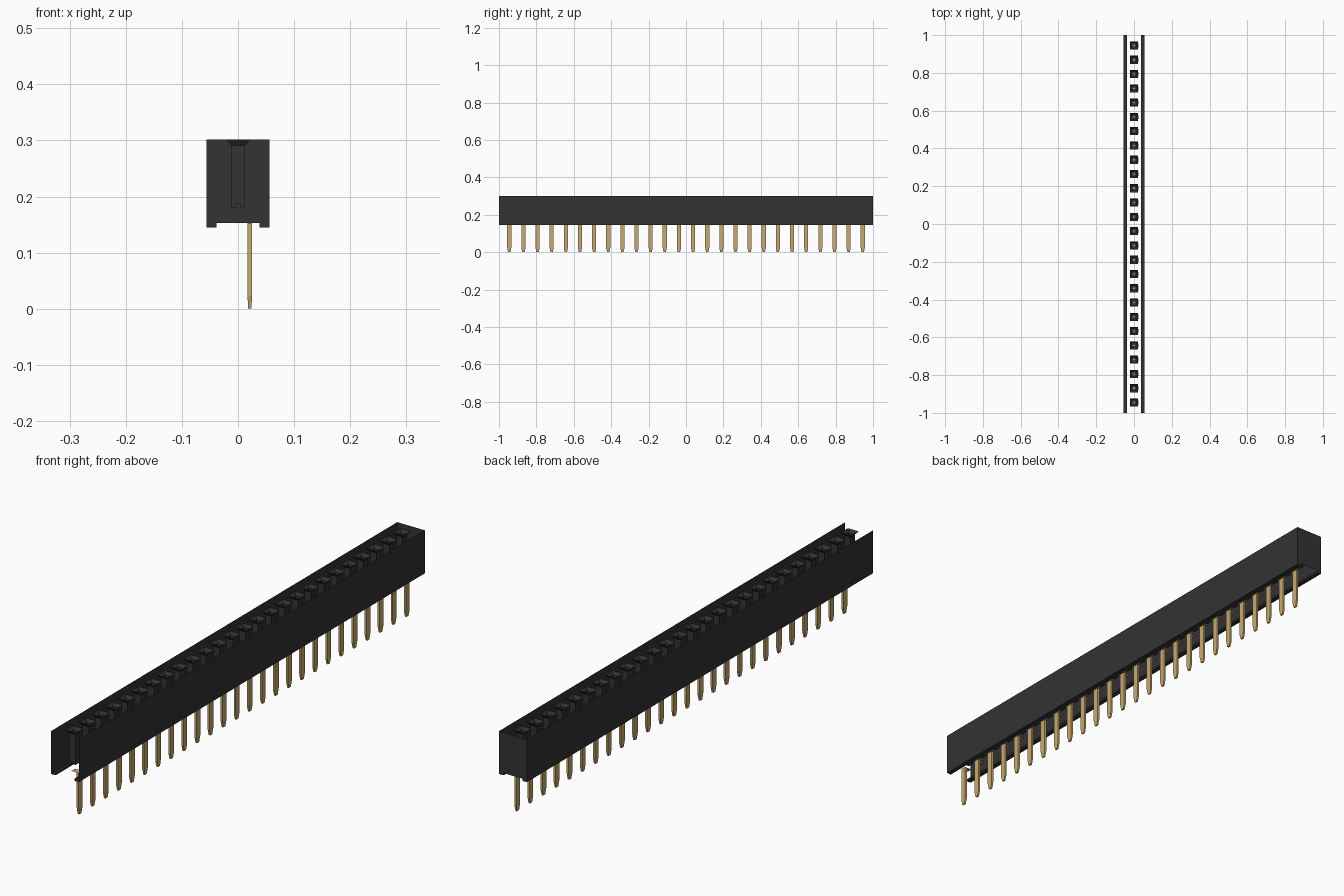
import bpy, bmesh

cube = bpy.data.objects.get("Cube")
if cube:
    bpy.data.objects.remove(cube, do_unlink=True)

COUNT, PITCH, FIRST = 26, 0.0756, -0.945


def material(name, rgb):
    m = bpy.data.materials.new(name)
    m.use_nodes = True
    m.diffuse_color = (*rgb, 1)
    bsdf = m.node_tree.nodes["Principled BSDF"]
    bsdf.inputs["Base Color"].default_value = (*rgb, 1)
    bsdf.inputs["Roughness"].default_value = 0.6
    return m


black = material("black plastic", (0.033, 0.033, 0.034))
gold = material("gold metal", (0.58, 0.40, 0.16))


def finish(name, bm, mat, repeat=False):
    bmesh.ops.recalc_face_normals(bm, faces=bm.faces)
    me = bpy.data.meshes.new(name)
    bm.to_mesh(me)
    bm.free()
    me.materials.append(mat)
    ob = bpy.data.objects.new(name, me)
    bpy.context.collection.objects.link(ob)
    if repeat:
        ob.location.y = FIRST
        arr = ob.modifiers.new("row", 'ARRAY')
        arr.count = COUNT
        arr.use_relative_offset = False
        arr.use_constant_offset = True
        arr.constant_offset_displace = (0, PITCH, 0)
    return ob


def ring(bm, cx, hx, hy, z):
    return [bm.verts.new((cx + sx * hx, sy * hy, z))
            for sx, sy in ((-1, -1), (1, -1), (1, 1), (-1, 1))]


def loft(bm, rings, cap_start=False, cap_end=False):
    for a, b in zip(rings, rings[1:]):
        for i in range(4):
            j = (i + 1) % 4
            bm.faces.new((a[i], a[j], b[j], b[i]))
    if cap_start:
        bm.faces.new(rings[0])
    if cap_end:
        bm.faces.new(rings[-1])


# Housing shell: side walls with feet, closed at the back, open top and front
half = [(0.056, 0.302), (0.056, 0.145), (0.038, 0.145), (0.038, 0.153)]
profile = half + [(-x, z) for x, z in reversed(half)]
bm = bmesh.new()
front = [bm.verts.new((x, -1, z)) for x, z in profile]
back = [bm.verts.new((x, 1, z)) for x, z in profile]
for i in (0, 1, 2, 4, 5, 6):
    bm.faces.new((front[i], front[i + 1], back[i + 1], back[i]))
bm.faces.new(back)
finish("housing", bm, black)

# Sockets: square funnel leading into a closed well with two short legs
bm = bmesh.new()
loft(bm, [ring(bm, 0, 0.0215, 0.0215, 0.302),
          ring(bm, 0, 0.0125, 0.0125, 0.291),
          ring(bm, 0, 0.0125, 0.0125, 0.187)], cap_end=True)
for side in (-1, 1):
    loft(bm, [ring(bm, side * 0.0087, 0.0038, 0.0125, 0.187),
              ring(bm, side * 0.0087, 0.0038, 0.0125, 0.180)], cap_end=True)
finish("sockets", bm, black, True)

# Contact pads at the bottom of the wells
bm = bmesh.new()
bm.faces.new(ring(bm, 0, 0.004, 0.003, 0.189))
finish("contact_pads", bm, gold, True)

# Pins: flat blades with tapered tips and a thin tab turned toward the socket
bm = bmesh.new()
loft(bm, [ring(bm, 0.021, 0.003, 0.006, 0.0),
          ring(bm, 0.021, 0.004, 0.011, 0.023),
          ring(bm, 0.021, 0.004, 0.011, 0.153)], cap_start=True, cap_end=True)
bm.faces.new(ring(bm, 0.006, 0.011, 0.011, 0.153))
finish("pins", bm, gold, True)
